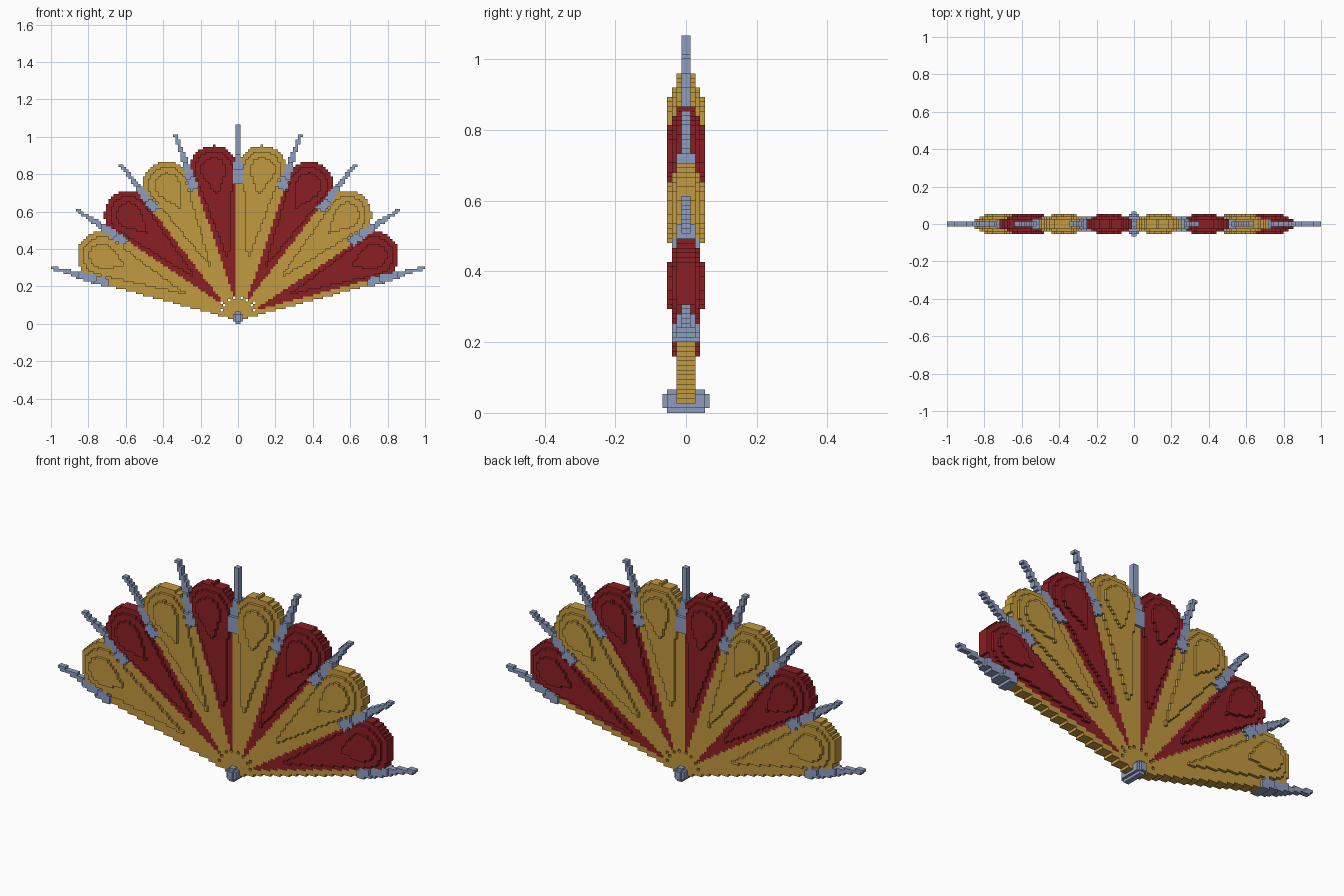
import bpy, bmesh, math
from mathutils import Vector

cube = bpy.data.objects.get("Cube")
if cube:
    bpy.data.objects.remove(cube, do_unlink=True)

V = 2 / 150                # edge of one little block
PIVOT = 2.5 * V            # height of the pin
STEP = math.radians(18.75) # angle from one rib to the next
PETALS = 8


def material(name, rgb):
    mat = bpy.data.materials.new(name)
    mat.use_nodes = True
    colour = (*rgb, 1)
    mat.diffuse_color = colour
    mat.node_tree.nodes["Principled BSDF"].inputs["Base Color"].default_value = colour
    return mat


gold = material("gold", (0.54, 0.32, 0.05))
red = material("dark red", (0.26, 0.014, 0.018))
steel = material("blue steel", (0.27, 0.34, 0.53))


def polar(x, z, angle):
    """Distance along and across a ray that leaves the pin at an angle from vertical."""
    z -= PIVOT
    s, c = math.sin(angle), math.cos(angle)
    return x * s + z * c, abs(x * c - z * s)


def teardrop(along, across, start, centre, radius):
    """Inside a drop with its point at start and a round head."""
    if math.hypot(along - centre, across) <= radius:
        return True
    sine = radius / (centre - start)
    slope = sine / math.sqrt(1 - sine * sine)
    return start < along < centre - radius * sine and across <= (along - start) * slope


def petal_depth(along, across):
    if along < 0.12:
        return 0
    if teardrop(along, across, 0.66, 0.80, 0.068):
        return 4
    if teardrop(along, across, 0.30, 0.80, 0.102):
        return 3
    return 2 if teardrop(along, across, 0, 0.80, 0.131) else 0


def rib_depth(along, across):
    return 2 if 0.03 < along < 0.73 and across < 0.0135 else 0


def blade_depth(along, across):
    if not 0.72 < along < 1.037:
        return 0
    width = 0.024 - 0.014 * max(0, along - 0.78) / 0.2
    if across > max(width, 0.0095):
        return 0
    return 3 if along < 0.79 else 2 if along < 0.88 else 1


def pin_depth(x, k):
    if abs(x) < V and 0 <= k < 5:
        return 5 if 1 <= k < 4 else 4
    return 4 if abs(x) < 2 * V and 1 <= k < 4 else 0


# Every block belongs to one part; later parts take over earlier ones
blocks = {}


def fill(i, k, depth, part):
    for j in range(-depth, depth):
        blocks[i, j, k] = part


rib_angles = [(n - PETALS / 2) * STEP for n in range(PETALS + 1)]
for i in range(-75, 75):
    for k in range(81):
        x, z = (i + 0.5) * V, (k + 0.5) * V
        for n in range(PETALS):
            ray = polar(x, z, rib_angles[n] + STEP / 2)
            fill(i, k, petal_depth(*ray), f"petal_{n + 1}")
        for n, angle in enumerate(rib_angles):
            ray = polar(x, z, angle)
            fill(i, k, rib_depth(*ray), f"rib_{n + 1}")
            fill(i, k, blade_depth(*ray), f"blade_{n + 1}")
        fill(i, k, pin_depth(x, k), "pivot_pin")


def build(part, mat):
    """Skin the blocks of one part, leaving out faces hidden between blocks."""
    bm = bmesh.new()
    verts = {}

    def vert(p):
        key = tuple(p)
        if key not in verts:
            verts[key] = bm.verts.new(Vector(key) * V)
        return verts[key]

    for cell, owner in blocks.items():
        if owner != part:
            continue
        for axis in range(3):
            for side in (0, 1):
                near = list(cell)
                near[axis] += 2 * side - 1
                if tuple(near) in blocks:
                    continue
                a, b = (axis + 1) % 3, (axis + 2) % 3
                corners = []
                for da, db in ((0, 0), (1, 0), (1, 1), (0, 1)):
                    p = list(cell)
                    p[axis] += side
                    p[a] += da
                    p[b] += db
                    corners.append(vert(p))
                bm.faces.new(corners if side else corners[::-1])
    mesh = bpy.data.meshes.new(part)
    bm.to_mesh(mesh)
    bm.free()
    mesh.materials.append(mat)
    bpy.context.collection.objects.link(bpy.data.objects.new(part, mesh))


# Petals alternate gold and red, ribs are gold, blades and pin are steel
for n in range(PETALS):
    build(f"petal_{n + 1}", red if n % 2 else gold)
for n in range(PETALS + 1):
    build(f"rib_{n + 1}", gold)
    build(f"blade_{n + 1}", steel)
build("pivot_pin", steel)
